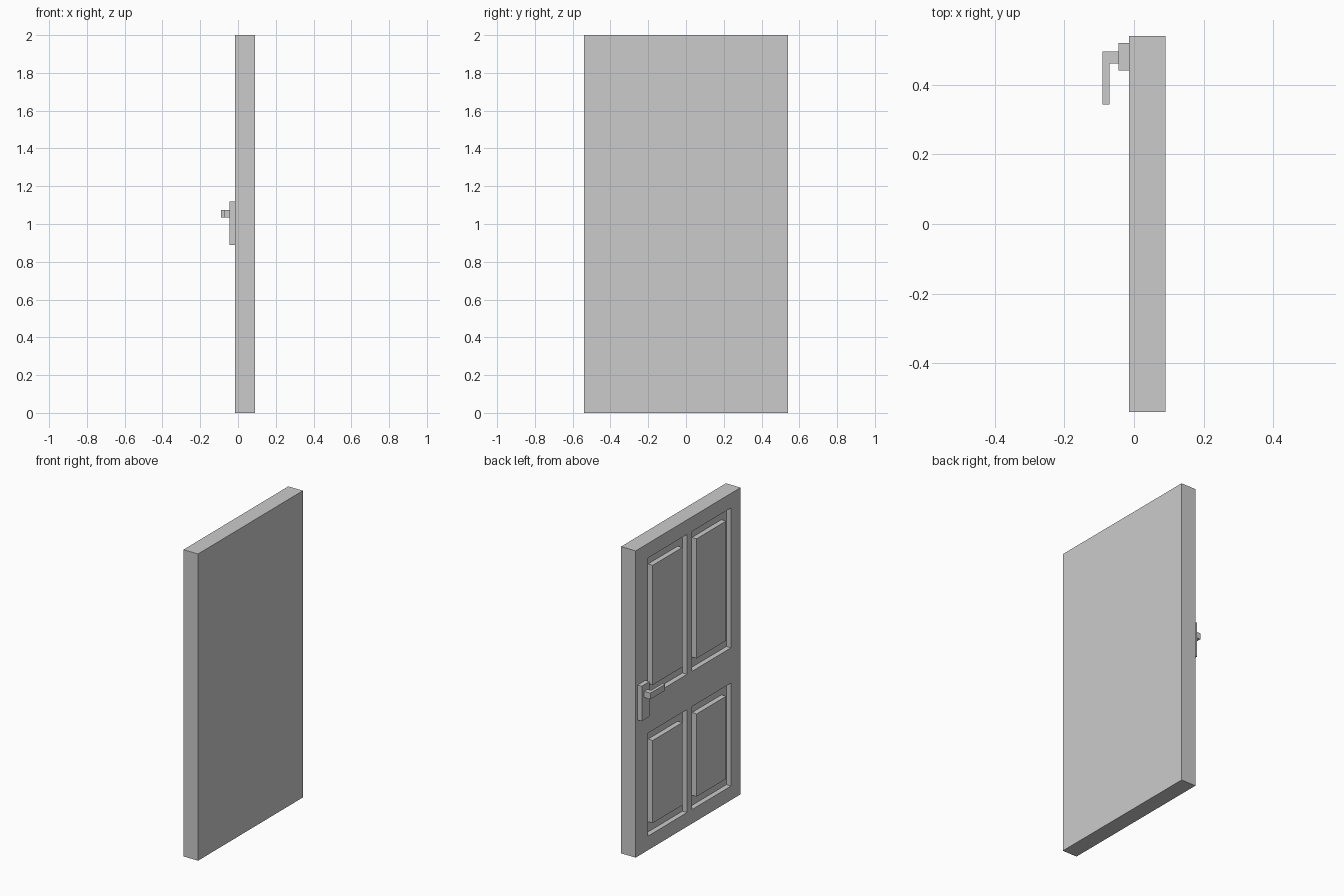
import bpy

if "Cube" in bpy.data.objects:
    bpy.data.objects.remove(bpy.data.objects["Cube"])

FACE = -0.015    # x of the panelled face
DEPTH = 0.033    # groove depth


def box(name, x, y, z):
    """Box spanning the (min, max) ranges on each axis."""
    spans = (x, y, z)
    bpy.ops.mesh.primitive_cube_add(size=1, location=[(a + b) / 2 for a, b in spans])
    ob = bpy.context.object
    ob.name = name
    ob.scale = [b - a for a, b in spans]
    bpy.ops.object.transform_apply(location=False, rotation=False, scale=True)
    return ob


# Door slab
slab = box("door_slab", (FACE, 0.09), (-0.54, 0.54), (0, 2))

# Four recesses, each holding a raised panel flush with the face
columns = {"left": (0.01, 0.414), "right": (-0.442, -0.038)}
rows = {"upper": (0.993, 1.905), "lower": (0.092, 0.763)}
GAP_Y, GAP_Z = 0.05, 0.066
for row, (z0, z1) in rows.items():
    for col, (y0, y1) in columns.items():
        cutter = box(f"{row}_{col}_recess_cutter", (FACE - 0.05, FACE + DEPTH), (y0, y1), (z0, z1))
        cut = slab.modifiers.new("recess", 'BOOLEAN')
        cut.operation = 'DIFFERENCE'
        cut.solver = 'EXACT'
        cut.object = cutter
        cutter.hide_render = True
        cutter.hide_set(True)
        box(f"{row}_{col}_panel", (FACE, FACE + DEPTH),
            (y0 + GAP_Y, y1 - GAP_Y), (z0 + GAP_Z, z1 - GAP_Z))

# Handle: back plate, stem and lever
box("handle_plate", (-0.045, FACE), (0.44, 0.52), (0.89, 1.118))
box("handle_stem", (-0.07, -0.045), (0.46, 0.495), (1.035, 1.075))
box("handle_lever", (-0.09, -0.07), (0.343, 0.495), (1.035, 1.075))
